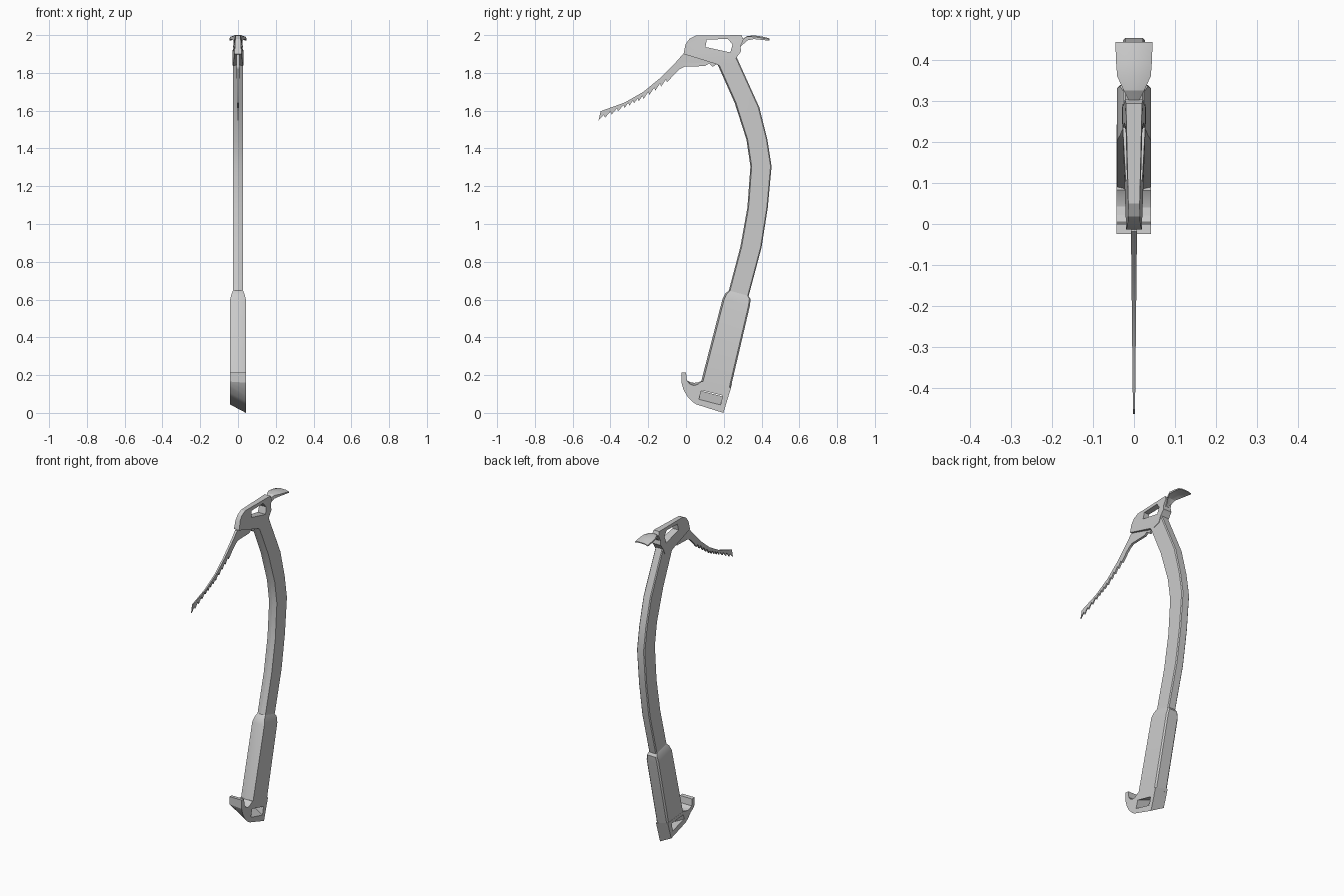
import bpy, bmesh, math
from mathutils import Vector

if "Cube" in bpy.data.objects:
    bpy.data.objects.remove(bpy.data.objects["Cube"])


def finish(name, bm):
    bmesh.ops.remove_doubles(bm, verts=bm.verts, dist=0.0001)
    bmesh.ops.recalc_face_normals(bm, faces=bm.faces)
    me = bpy.data.meshes.new(name)
    bm.to_mesh(me)
    bm.free()
    me.shade_smooth()
    me.set_sharp_from_angle(angle=math.radians(25))
    ob = bpy.data.objects.new(name, me)
    bpy.context.collection.objects.link(ob)
    return ob


def loft(name, rings):
    """Bridge equal-sized rings of points and cap both ends."""
    bm = bmesh.new()
    vs = [[bm.verts.new(p) for p in r] for r in rings]
    n = len(vs[0])
    for a, b in zip(vs, vs[1:]):
        for i in range(n):
            j = (i + 1) % n
            bm.faces.new((a[i], a[j], b[j], b[i]))
    bm.faces.new(vs[0])
    bm.faces.new(vs[-1])
    return finish(name, bm)


def plate(name, loops, shape):
    """Side profile (y, z) with optional holes; shape(side, y, z) gives each vertex."""
    cu = bpy.data.curves.new(name, 'CURVE')
    cu.dimensions = '2D'
    cu.fill_mode = 'BOTH'
    cu.extrude = 1.0
    for pts in loops:
        sp = cu.splines.new('POLY')
        sp.points.add(len(pts) - 1)
        for p, (y, z) in zip(sp.points, pts):
            p.co = (y, z, 0, 1)
        sp.use_cyclic_u = True
    tmp = bpy.data.objects.new(name + "_outline", cu)
    me = bpy.data.meshes.new_from_object(tmp)
    bm = bmesh.new()
    bm.from_mesh(me)
    bpy.data.objects.remove(tmp)
    bpy.data.curves.remove(cu)
    bpy.data.meshes.remove(me)
    for v in bm.verts:
        v.co = shape(1 if v.co.z > 0 else -1, v.co.x, v.co.y)
    return finish(name, bm)


# Bar cross-section: shallow front ridge, flat sides, chamfered back
SECTION = [(0, 0), (.06, 1), (.95, 1), (1, .8), (1, -.8), (.95, -1), (.06, -1)]


def bar(name, stations):
    return loft(name, [[(x * hw, y0 + (y1 - y0) * u, z0 + (z1 - z0) * u)
                        for u, x in SECTION] for y0, z0, y1, z1, hw in stations])


# Bent shaft: front edge y,z / back edge y,z / half width
bar("shaft", [
    (.165, 1.85, .265, 1.89, .026),
    (.257, 1.643, .389, 1.616, .027),
    (.32, 1.447, .431, 1.447, .027),
    (.341, 1.305, .453, 1.305, .027),
    (.325, 1.087, .433, 1.087, .027),
    (.288, .88, .40, .876, .027),
    (.222, .63, .328, .605, .027)])

# Grip with tapered collar
bar("grip", [
    (.227, .648, .330, .620, .027),
    (.208, .632, .342, .602, .034),
    (.193, .602, .338, .566, .042),
    (.080, .165, .236, .130, .042)])


# Pommel: hook and slot, with the lower part slanted across the width
def pommel_shape(side, y, z):
    if side < 0:
        w = max(0, min(1, (.17 - z) / .08))
        return Vector((-.043, y + .01 * w, z + .045 * w))
    return Vector((.042, y, z))


plate("pommel_hook", [
    [(-.024, .215), (-.024, .16), (-.014, .125), (.005, .09), (.03, .062),
     (.055, .045), (.198, 0), (.238, .132), (.082, .167), (.06, .15),
     (.04, .145), (.02, .153), (.005, .172), (0, .213)],
    [(.082, .12), (.194, .092), (.183, .042), (.068, .072)]], pommel_shape)


# Head frame with window, narrowing toward the top and the front
def head_shape(side, y, z):
    hw = .019 + .011 * max(0, min(1, y / .28))
    hw *= 1 - .35 * max(0, min(1, (z - 1.9) / .1))
    return Vector((side * hw, y, z))


plate("head_frame", [
    [(-.013, 1.90), (-.003, 1.95), (.018, 1.98), (.05, 1.997), (.294, 2.0),
     (.304, 1.976), (.288, 1.94), (.292, 1.915), (.267, 1.88), (.25, 1.845),
     (.19, 1.83), (.165, 1.845)],
    [(.11, 1.976), (.222, 1.98), (.246, 1.95), (.235, 1.908), (.103, 1.937)]],
    head_shape)

# Pick: smooth upper edge, saw teeth generated along the lower edge
upper = [(.15, 1.90), (-.018, 1.897), (-.055, 1.855), (-.14, 1.77),
         (-.225, 1.70), (-.325, 1.643), (-.452, 1.597), (-.463, 1.548)]
base = [(-.463, 1.548), (-.325, 1.617), (-.225, 1.665), (-.10, 1.753)]
teeth = []
COUNT = 12
for i in range(1, COUNT + 1):
    t = i / COUNT * 3
    k = min(int(t), 2)
    p = Vector(base[k]).lerp(Vector(base[k + 1]), t - k)
    teeth += [(p.x - .006, p.y + .013), (p.x, p.y - .003)]
lower = [(-.055, 1.80), (-.03, 1.822), (-.008, 1.833), (.10, 1.836),
         (.122, 1.85), (.14, 1.832), (.17, 1.85)]


def pick_shape(side, y, z):
    return Vector((side * (.0025 + .005 * max(0, min(1, (y + .46) / .46))), y, z))


plate("pick", [upper + teeth + lower], pick_shape)

# Adze: flared thin blade, sides curling slightly down (y, top z, thickness, half width)
loft("adze", [[(-w, y, z - d), (-w * .5, y, z - d * .2), (w * .5, y, z - d * .2), (w, y, z - d),
               (w, y, z - d - h), (w * .5, y, z - d * .2 - h),
               (-w * .5, y, z - d * .2 - h), (-w, y, z - d - h)]
              for y, z, h, w, d in [
                  (.275, 1.965, .035, .010, .001), (.30, 1.98, .030, .012, .001),
                  (.325, 1.996, .020, .025, .004), (.36, 2.0, .012, .041, .009),
                  (.40, 1.995, .010, .044, .010), (.443, 1.984, .006, .045, .008)]])
